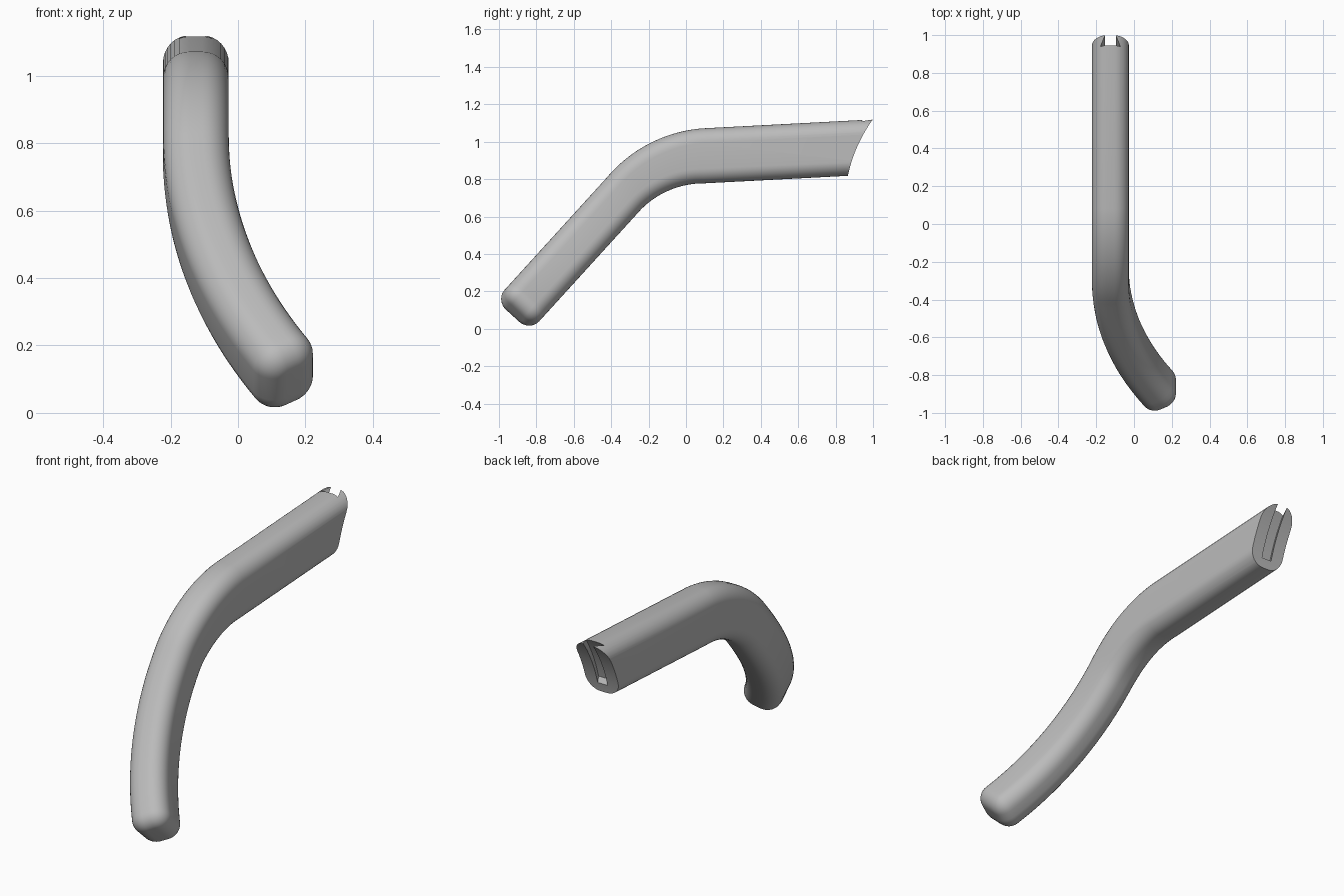
import bpy, bmesh, math
from mathutils import Vector

old = bpy.data.objects.get("Cube")
if old:
    bpy.data.objects.remove(old, do_unlink=True)

grey = bpy.data.materials.new("plain_grey")
grey.use_nodes = True
colour = (0.5, 0.5, 0.5, 1)
grey.diffuse_color = colour
grey.node_tree.nodes["Principled BSDF"].inputs["Base Color"].default_value = colour

X = Vector((1, 0, 0))
BAR_X, HALF_W, CORNER = -0.125, 0.0975, 0.078
REAR, LEG = math.radians(3), math.radians(47.7)   # slopes of the two straights
ELBOW = Vector((0, -0.161, 0.911))                # where the straights would meet
TANGENT = 0.25
ELBOW_R = TANGENT / math.tan((LEG - REAR) / 2)
ELBOW_LEN = ELBOW_R * (LEG - REAR)
SWEEP_START, SWEEP_R, LEG_END, CAP_R = -0.09, 1.70, 0.863, 0.07


def along(angle):
    """Forward direction of the bar for a given slope."""
    return Vector((0, -math.cos(angle), -math.sin(angle)))


def above(angle):
    return Vector((0, -math.sin(angle), math.cos(angle)))


def spine(s):
    """Side-plane position and slope at length s, zero where the leg begins."""
    start = ELBOW + along(LEG) * TANGENT
    centre = start - above(LEG) * ELBOW_R
    if s >= 0:
        return start + along(LEG) * s, LEG
    if s > -ELBOW_LEN:
        a = LEG + s / ELBOW_R
        return centre + above(a) * ELBOW_R, a
    return centre + above(REAR) * ELBOW_R + along(REAR) * (s + ELBOW_LEN), REAR


def frame(s):
    """Centre, forward, side, up and half height, with the leg swept sideways."""
    pos, a = spine(s)
    sweep = math.asin(max(0, s - SWEEP_START) / SWEEP_R)
    fwd = along(a) * math.cos(sweep) + X * math.sin(sweep)
    side = X * math.cos(sweep) - along(a) * math.sin(sweep)
    pos = pos + X * (BAR_X + SWEEP_R * (1 - math.cos(sweep)))
    taper = min(1, max(0, (s + ELBOW_LEN) / ELBOW_LEN))
    return pos, fwd, side, above(a), 0.147 - 0.022 * taper


def ring(bm, pos, side, up, half_h, inset=0):
    """Rounded rectangle cross-section."""
    r = CORNER - inset
    verts = []
    for q, (sx, sz) in enumerate(((1, 1), (-1, 1), (-1, -1), (1, -1))):
        for k in range(9):
            a = math.pi / 2 * (q + k / 8)
            u = sx * (HALF_W - CORNER) + r * math.cos(a)
            v = sz * (half_h - CORNER) + r * math.sin(a)
            verts.append(bm.verts.new(pos + side * u + up * v))
    return verts


def loft(bm, rings):
    for a, b in zip(rings, rings[1:]):
        n = len(a)
        for i in range(n):
            bm.faces.new((a[i], a[(i + 1) % n], b[(i + 1) % n], b[i]))
    bm.faces.new(rings[0])
    bm.faces.new(rings[-1])
    bmesh.ops.recalc_face_normals(bm, faces=bm.faces[:])


def finish(bm, name):
    mesh = bpy.data.meshes.new(name)
    bm.to_mesh(mesh)
    bm.free()
    mesh.materials.append(grey)
    obj = bpy.data.objects.new(name, mesh)
    bpy.context.collection.objects.link(obj)
    return obj


# Bent bar: rear straight, elbow, sideways-swept leg
bm = bmesh.new()
end_s = LEG_END - CAP_R * 0.85
stations = [-1.62]
stations += [-ELBOW_LEN + (end_s + ELBOW_LEN) * i / 48 for i in range(49)]
rings = []
for s in stations:
    pos, fwd, side, up, half_h = frame(s)
    rings.append(ring(bm, pos, side, up, half_h))
# Rounded front end
for k in range(1, 9):
    a = math.pi / 2 * k / 8
    rings.append(ring(bm, pos + fwd * CAP_R * math.sin(a), side, up, half_h,
                      CAP_R * (1 - math.cos(a))))
loft(bm, rings)
bar = finish(bm, "bent_bar")

# Cutters: concave rear end and the dovetail slot that follows its curve
CUT_Y, CUT_Z, CUT_R = 1.642, 0.653, 0.794


def arc_cutter(name, section, start, stop, steps):
    """Sweep an (x, radius) section about the cut axis."""
    bm = bmesh.new()
    rings = []
    for i in range(steps + 1):
        a = math.radians(start + (stop - start) * i / steps)
        rings.append([bm.verts.new((BAR_X + x, CUT_Y - r * math.cos(a),
                                    CUT_Z + r * math.sin(a))) for x, r in section])
    loft(bm, rings)
    obj = finish(bm, name)
    obj.hide_render = True
    return obj


def dovetail(r):
    return 0.029 + 0.024 * (r - CUT_R) / 0.043


inner, outer = CUT_R - 0.02, CUT_R + 0.043
end_cutter = arc_cutter("end_cutter", [(-0.3, 0.2), (0.3, 0.2), (0.3, CUT_R), (-0.3, CUT_R)],
                        -20, 70, 90)
slot_cutter = arc_cutter("slot_cutter", [(-dovetail(inner), inner), (dovetail(inner), inner),
                                         (dovetail(outer), outer), (-dovetail(outer), outer)],
                         15.5, 46, 24)

bpy.ops.object.select_all(action='DESELECT')
bar.select_set(True)
bpy.context.view_layer.objects.active = bar
for cutter in (end_cutter, slot_cutter):
    mod = bar.modifiers.new(cutter.name, 'BOOLEAN')
    mod.operation, mod.solver, mod.object = 'DIFFERENCE', 'EXACT', cutter
    bpy.ops.object.modifier_apply(modifier=mod.name)
    bpy.data.objects.remove(cutter, do_unlink=True)
bpy.ops.object.shade_smooth_by_angle(angle=math.radians(30))
